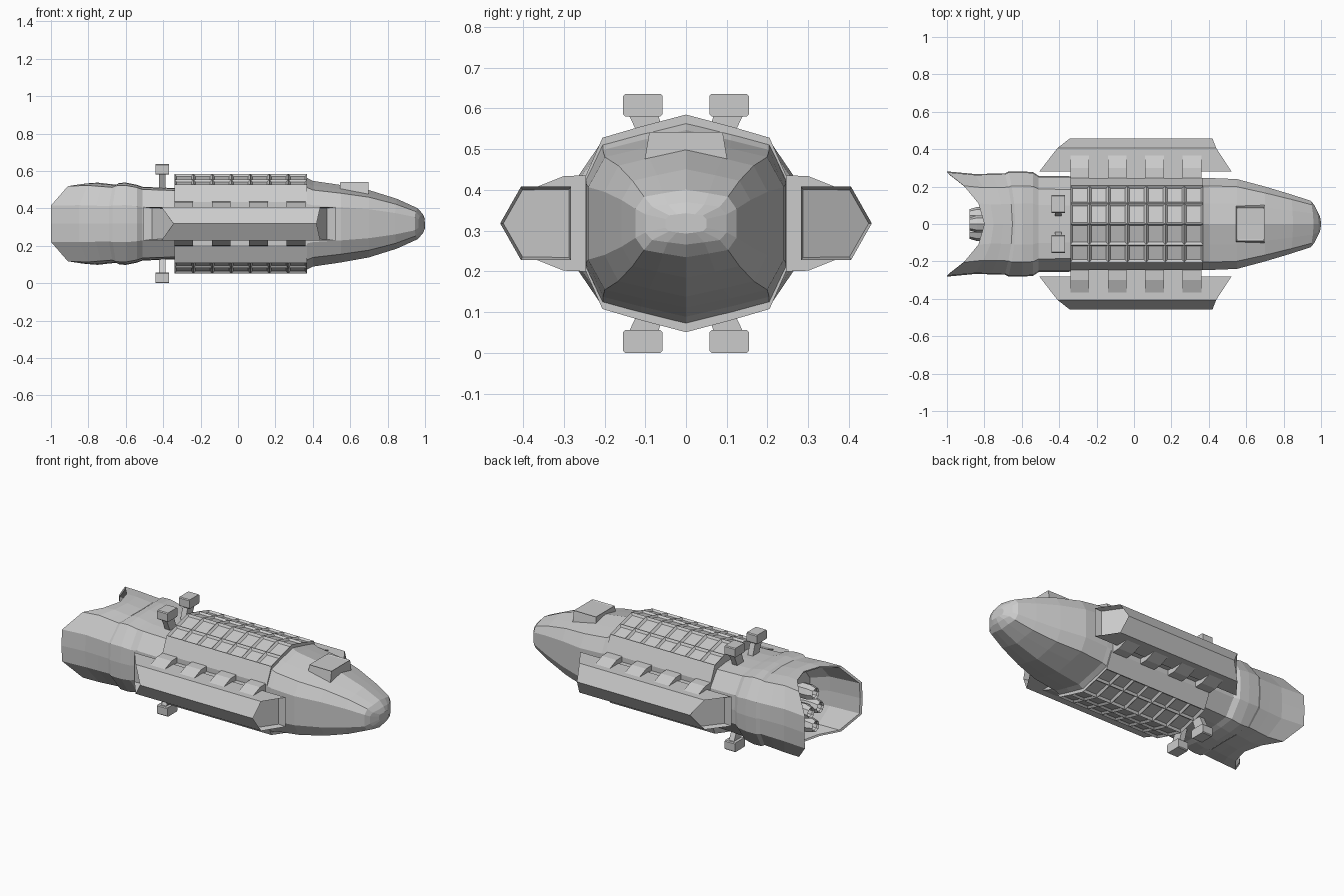
import bpy, bmesh, math
from mathutils import Matrix, Vector

if "Cube" in bpy.data.objects:
    bpy.data.objects.remove(bpy.data.objects["Cube"])

ZC = 0.318  # height of the ship's long axis
HULL = [(0, 1), (.45, .89), (.83, .787), (1, .43), (1, 0)]
TAIL = [(0, 1), (.4, .985), (.74, .93), (1, .45), (1.02, 0)]


def finish(name, bm):
    bmesh.ops.recalc_face_normals(bm, faces=bm.faces)
    me = bpy.data.meshes.new(name)
    bm.to_mesh(me)
    bm.free()
    ob = bpy.data.objects.new(name, me)
    bpy.context.collection.objects.link(ob)
    return ob


def section(quad, ry, rz, x_mid, x_side):
    """Full 16-point ring from one quarter; x bends from the middle to the sides."""
    q = [(y, z) for y, z in quad]
    half = q + [(y, -z) for y, z in q[-2::-1]]
    full = half + [(-y, z) for y, z in half[-2:0:-1]]
    return [(x_mid + (x_side - x_mid) * min(1, y * y), y * ry, ZC + z * rz) for y, z in full]


def loft(rings):
    bm = bmesh.new()
    vs = [[bm.verts.new(p) for p in r] for r in rings]
    n = len(vs[0])
    for a, b in zip(vs, vs[1:]):
        for i in range(n):
            j = (i + 1) % n
            bm.faces.new((a[i], a[j], b[j], b[i]))
    bm.faces.new(vs[0])
    bm.faces.new(vs[-1])
    bmesh.ops.recalc_face_normals(bm, faces=bm.faces)
    return bm


def box_rings(lower, upper):
    """Tapered box: each end is (cx, cy, z, half_x, half_y)."""
    return [[(cx + sx * hx, cy + sy * hy, z) for sx, sy in ((-1, -1), (1, -1), (1, 1), (-1, 1))]
            for cx, cy, z, hx, hy in (lower, upper)]


# Nose: x, half width, half height, sideways bend
nose = [(.36, .246, .25, .36), (.40, .246, .229, .40), (.55, .24, .207, .55),
        (.70, .2, .18, .70), (.85, .158, .133, .84), (.96, .124, .083, .945),
        (.988, .1, .052, .965), (1.0, .05, .025, .99)]
finish("nose_hull", loft([section(HULL, ry, rz, x, xs) for x, ry, rz, xs in nose]))

# Middle hull with pocketed armour on the roof and belly
bm = loft([section(HULL, .247, .267, -.34 + .71 * i / 7, -.34 + .71 * i / 7) for i in range(8)])
armour = [f for f in bm.faces if abs(f.normal.z) > .8]
bmesh.ops.inset_individual(bm, faces=armour, thickness=.016, depth=-.012)
finish("middle_hull", bm)

# Neck and flared engine shroud, turning back inside to a bulkhead
tail = [(-.32, .25, .19, -.32), (-.51, .252, .197, -.51), (-.54, .272, .208, -.54),
        (-.60, .276, .22, -.60), (-.635, .276, .218, -.67), (-.65, .266, .209, -.69),
        (-.70, .264, .214, -.76), (-.75, .262, .22, -.85),
        (-.80, .276, .216, -1.0), (-.795, .266, .206, -.99), (-.73, .248, .2, -.8),
        (-.68, .2, .165, -.70)]
finish("engine_shroud", loft([section(TAIL, ry, rz, x, xs) for x, ry, rz, xs in tail]))

# Engine nozzles: flared open bells on the bulkhead
for i, (y, z) in enumerate([(0, .1), (.045, 0), (-.045, 0), (0, -.1)]):
    rings = []
    for x, r in [(-.68, .03), (-.76, .03), (-.79, .046), (-.84, .046), (-.88, .034), (-.87, .026), (-.81, .03)]:
        rings.append([(x, y + r * math.cos(a * math.pi / 4), ZC + z + r * math.sin(a * math.pi / 4))
                      for a in range(8)])
    finish(f"engine_nozzle_{i + 1}", loft(rings))

# Side pods with slanted, recessed ends, and the struts holding them
POD = [(.282, -.09), (.282, .09), (.405, .09), (.456, 0), (.405, -.09)]
BACK, FRONT = [-.505, -.505, -.41, -.345, -.41], [.52, .52, .44, .42, .44]
STRUT = [(.2, .2), (.245, .118), (.3, .116), (.37, .088)]
for side, s in (("left", 1), ("right", -1)):
    bm = loft([[(x, s * y, ZC + z) for x, (y, z) in zip(xs, POD)] for xs in (BACK, FRONT)])
    ends = [f for f in bm.faces if len(f.verts) == 5]
    bmesh.ops.inset_individual(bm, faces=ends, thickness=.009)
    bmesh.ops.translate(bm, verts=list({v for f in ends for v in f.verts if f.calc_center_median().x < 0}),
                        vec=(.04, 0, 0))
    bmesh.ops.translate(bm, verts=list({v for f in ends for v in f.verts if f.calc_center_median().x > 0}),
                        vec=(-.04, 0, 0))
    finish(f"{side}_pod", bm)

    core = [(.22, -.085), (.22, .085), (.3, .085), (.3, -.085)]
    finish(f"{side}_pod_mount", loft([[(x, s * y, ZC + z) for y, z in core] for x in (-.34, .36)]))

    prof = STRUT + [(y, -z) for y, z in reversed(STRUT)]
    for i in range(4):
        x0 = -.34 + .2 * i
        finish(f"{side}_strut_{i + 1}",
               loft([[(x, s * y, ZC + z) for y, z in prof] for x in (x0, x0 + .1)]))

# Bridge housing on the nose, with a raised rim line on its roof
bm = loft(box_rings((.62, 0, .47, .078, .102), (.622, 0, .542, .075, .09)))
bm.faces.ensure_lookup_table()
roof = max(bm.faces, key=lambda f: f.calc_center_median().z)
bmesh.ops.inset_individual(bm, faces=[roof], thickness=.01, depth=-.004)
finish("bridge_housing", bm)

# Turrets above and below, each on a leaning stem
for level, k in (("upper", 1), ("lower", -1)):
    for side, s in (("left", 1), ("right", -1)):
        z = lambda d: ZC + k * d
        stem = box_rings((-.405, s * .07, z(.18), .017, .03), (-.405, s * .105, z(.268), .017, .036))
        finish(f"{level}_{side}_turret_stem", loft(stem))
        bm = loft(box_rings((-.405, s * .106, z(.262), .035, .048), (-.405, s * .106, z(.318), .035, .048)))
        bmesh.ops.bevel(bm, geom=[e for e in bm.edges if abs(e.verts[0].co.x - e.verts[1].co.x) > .01],
                        offset=.005, segments=1, affect='EDGES')
        finish(f"{level}_{side}_turret_head", bm)
